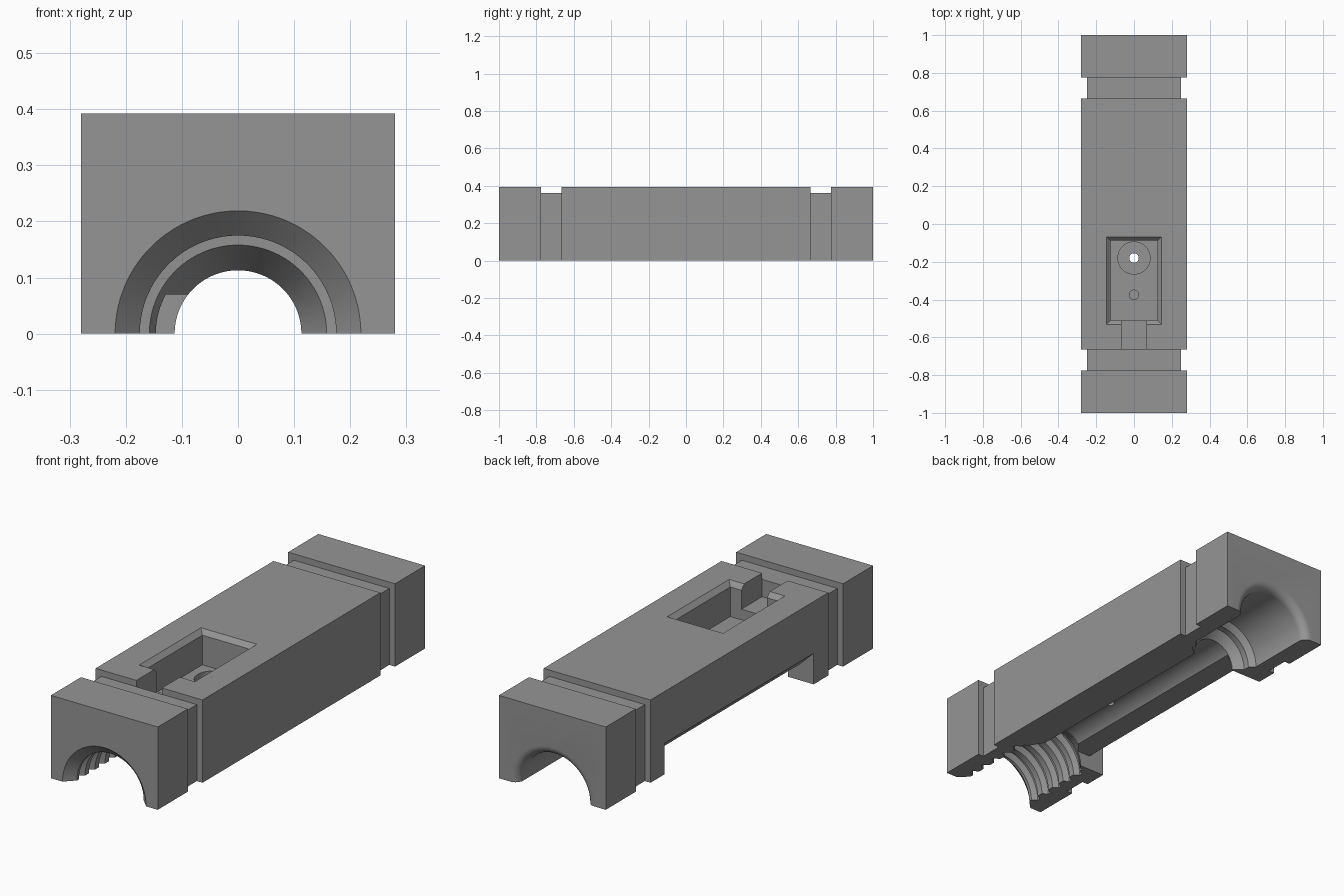
import bpy, bmesh, math

if "Cube" in bpy.data.objects:
    bpy.data.objects.remove(bpy.data.objects["Cube"])


def loft(name, rings):
    """Closed solid through matching rings of points."""
    bm = bmesh.new()
    loops = [[bm.verts.new(p) for p in ring] for ring in rings]
    n = len(loops[0])
    for a, b in zip(loops, loops[1:]):
        for i in range(n):
            j = (i + 1) % n
            bm.faces.new((a[i], a[j], b[j], b[i]))
    bm.faces.new(loops[0])
    bm.faces.new(loops[-1])
    bmesh.ops.recalc_face_normals(bm, faces=bm.faces)
    mesh = bpy.data.meshes.new(name)
    bm.to_mesh(mesh)
    bm.free()
    ob = bpy.data.objects.new(name, mesh)
    bpy.context.collection.objects.link(ob)
    return ob


def rect_xy(x, y0, y1, z):
    return [(-x, y0, z), (x, y0, z), (x, y1, z), (-x, y1, z)]


def circle_xy(r, y, z, n=48):
    return [(r * math.cos(2 * math.pi * i / n),
             y + r * math.sin(2 * math.pi * i / n), z) for i in range(n)]


def circle_xz(r, y, n=96):
    # half-step offset keeps vertices off the parting plane
    return [(r * math.cos(2 * math.pi * (i + .5) / n), y,
             r * math.sin(2 * math.pi * (i + .5) / n)) for i in range(n)]


gray = bpy.data.materials.new("steel gray")
gray.diffuse_color = (0.3, 0.3, 0.3, 1)
gray.use_nodes = True
gray.node_tree.nodes["Principled BSDF"].inputs["Base Color"].default_value = gray.diffuse_color

# Block with a shallow strap groove near each end
W, H, D = 0.28, 0.392, 0.03
stations = [(-1, 0), (-.775, 0), (-.775, D), (-.665, D), (-.665, 0),
            (.665, 0), (.665, D), (.775, D), (.775, 0), (1, 0)]
body = loft("mold_half_block", [
    [(-W + d, y, 0), (W - d, y, 0), (W - d, y, H - d), (-W + d, y, H - d)]
    for y, d in stations])
body.data.materials.append(gray)

# Bore profile (radius, y): front mouth, thread, neck, channel, back socket
profile = [(.222, -1.02), (.219, -1.0), (.175, -.955)]
pitch = .075
for k in range(5):
    y = -.955 + k * pitch
    profile += [(.175, y + .015), (.2, y + .03), (.2, y + .045), (.175, y + .06)]
profile += [(.175, -.575), (.158, -.574), (.113, -.5),
            (.113, .565), (.155, .60), (.155, .63), (.18, .655)]
for k in range(9):
    t = math.pi / 2 * k / 8
    profile.append((.18 + .04 * (1 - math.cos(t)), .96 + .04 * math.sin(t)))
profile.append((.22, 1.02))

# Side clearance with a sloped outer lip
clearance = [(0, -.05), (0, .07), (-.2, .07), (-.32, .185), (-.32, -.05)]

cutters = [
    loft("bore_cutter", [circle_xz(r, y) for r, y in profile]),
    loft("clearance_cutter", [[(x, y, z) for x, z in clearance]
                              for y in (-.555, .56)]),
    # Top pocket with chamfered rim
    loft("pocket_cutter", [rect_xy(.125, -.51, -.088, .23),
                           rect_xy(.125, -.51, -.088, H - .022),
                           rect_xy(.146, -.531, -.068, H),
                           rect_xy(.146, -.531, -.068, H + .05)]),
    loft("slot_cutter", [rect_xy(.067, -.665, -.4, .28),
                         rect_xy(.067, -.665, -.4, H + .03)]),
    loft("slot_mouth_cutter", [rect_xy(.067, -.7, -.6, H - D),
                               rect_xy(.067, -.7, -.6, H + .02)]),
    # Counterbore, through hole and blind pin hole in the pocket floor
    loft("counterbore_cutter", [circle_xy(.085, -.18, z) for z in (.19, .3)]),
    loft("through_hole_cutter", [circle_xy(.025, -.18, z) for z in (.05, .31)]),
    loft("pin_hole_cutter", [circle_xy(.025, -.375, z) for z in (.17, .32)]),
]

for cutter in cutters:
    mod = body.modifiers.new(cutter.name, 'BOOLEAN')
    mod.operation = 'DIFFERENCE'
    mod.solver = 'EXACT'
    mod.object = cutter
    cutter.hide_render = True

# Bake the cuts and drop the cutters
deps = bpy.context.evaluated_depsgraph_get()
baked = bpy.data.meshes.new_from_object(body.evaluated_get(deps))
body.modifiers.clear()
body.data = baked
baked.materials.clear()
baked.materials.append(gray)
for poly in baked.polygons:
    poly.material_index = 0
for cutter in cutters:
    bpy.data.objects.remove(cutter)

bpy.context.view_layer.objects.active = body
body.select_set(True)
bpy.ops.object.shade_smooth_by_angle(angle=math.radians(25))
